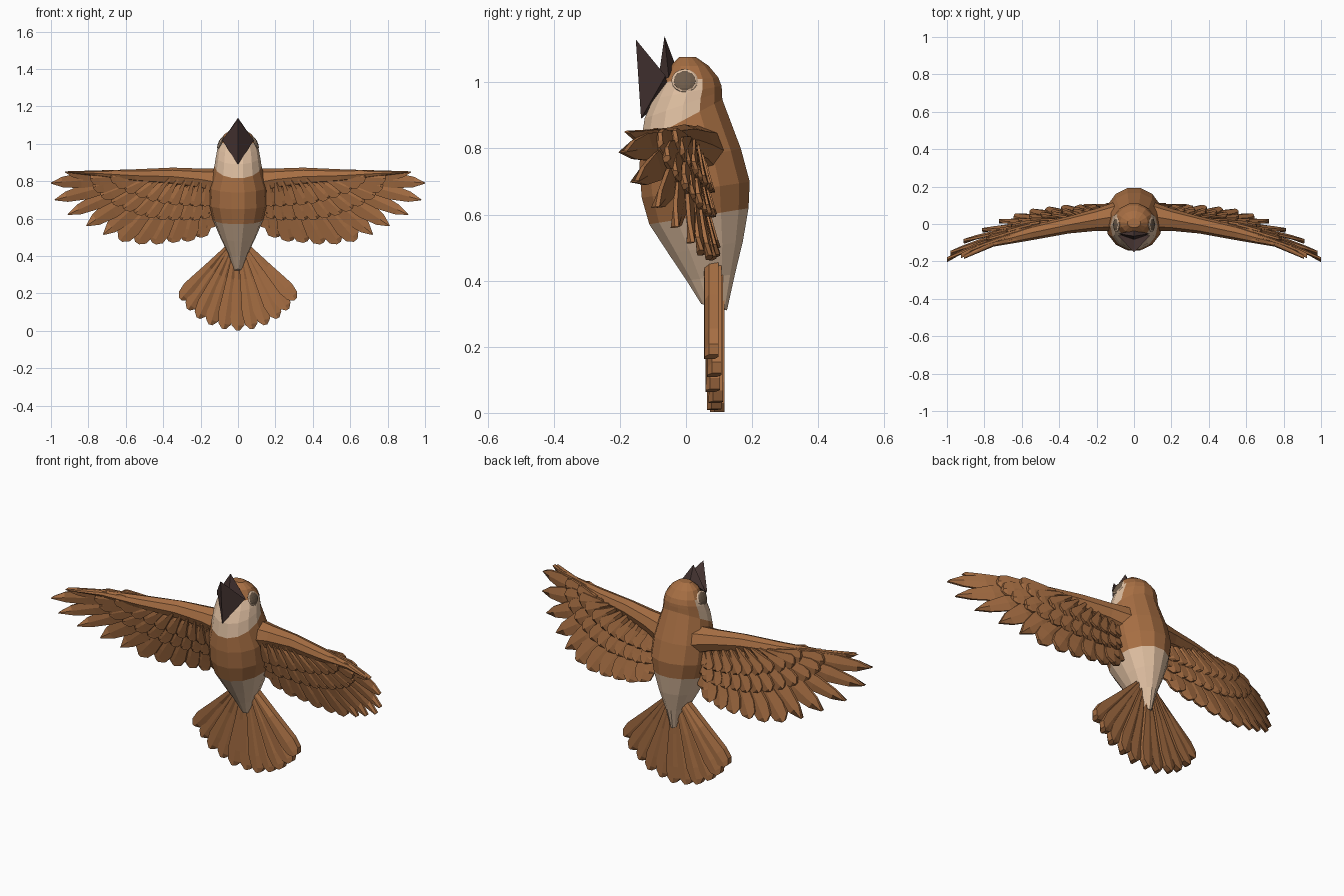
import bpy, bmesh, math
from mathutils import Vector

if "Cube" in bpy.data.objects:
    bpy.data.objects.remove(bpy.data.objects["Cube"])


def material(name, colour):
    m = bpy.data.materials.new(name)
    m.diffuse_color = (*colour, 1)
    m.use_nodes = True
    m.node_tree.nodes["Principled BSDF"].inputs["Base Color"].default_value = m.diffuse_color
    return m


BROWN = material("warm brown", (0.385, 0.157, 0.056))
CREAM = material("cream", (0.73, 0.515, 0.352))
DARK = material("dark beak", (0.065, 0.037, 0.034))
GREY = material("eye grey brown", (0.156, 0.107, 0.07))


def finish(bm, name, mats, rule=None, mirror=False):
    bmesh.ops.recalc_face_normals(bm, faces=bm.faces)
    me = bpy.data.meshes.new(name)
    if rule:
        for f in bm.faces:
            f.material_index = rule(f.calc_center_median())
    bm.to_mesh(me)
    bm.free()
    for m in mats:
        me.materials.append(m)
    ob = bpy.data.objects.new(name, me)
    bpy.context.collection.objects.link(ob)
    if mirror:
        ob.modifiers.new("mirror", "MIRROR").use_mirror_merge = False
    return ob


def loft(bm, rings):
    """Skin closed rings of points and cap both ends."""
    vs = [[bm.verts.new(p) for p in r] for r in rings]
    n = len(vs[0])
    for a, b in zip(vs, vs[1:]):
        for i in range(n):
            j = (i + 1) % n
            bm.faces.new((a[i], a[j], b[j], b[i]))
    bm.faces.new(vs[0])
    bm.faces.new(vs[-1])


def lerp_path(pts, t):
    f = t * (len(pts) - 1)
    i = min(int(f), len(pts) - 2)
    return Vector(pts[i]).lerp(Vector(pts[i + 1]), f - i)


# ---- body and head: tilted oval rings (z front, y front, z back, y back, half width)
RINGS = [
    (0.33, 0.045, 0.31, 0.125, 0.02), (0.40, 0.0, 0.42, 0.15, 0.052),
    (0.48, -0.055, 0.52, 0.175, 0.095), (0.57, -0.115, 0.62, 0.193, 0.135),
    (0.65, -0.138, 0.70, 0.197, 0.157), (0.74, -0.145, 0.80, 0.17, 0.155),
    (0.815, -0.14, 0.95, 0.113, 0.126), (0.89, -0.128, 0.975, 0.112, 0.118),
    (0.95, -0.102, 0.99, 0.11, 0.111), (1.0, -0.075, 1.015, 0.10, 0.098),
    (1.05, -0.05, 1.05, 0.07, 0.074), (1.077, -0.02, 1.077, 0.03, 0.036)]


def oval(zf, yf, zb, yb, w, n=14):
    out = []
    for k in range(n):
        a = 2 * math.pi * (k + 0.5) / n
        s = (1 - math.cos(a)) / 2
        out.append((w * math.sin(a), yf + (yb - yf) * s, zf + (zb - zf) * s))
    return out


def body_colour(c):
    belly = c.z < 0.595 + 0.15 * (c.y - 0.04)
    cheek = c.y < 0.04 and 0.82 + 0.35 * (c.y + 0.13) < c.z < 1.008
    return 1 if belly or cheek else 0


bm = bmesh.new()
loft(bm, [oval(*r) for r in RINGS])
finish(bm, "body", [BROWN, CREAM], body_colour)


# ---- beak: two open halves, each a faceted wedge
def wedge(name, outer, inner, tip, corner):
    bm = bmesh.new()
    o, i, t = (bm.verts.new(p) for p in (outer, inner, tip))
    r = bm.verts.new(corner)
    l = bm.verts.new((-corner[0], corner[1], corner[2]))
    for f in ((o, r, t), (o, t, l), (i, t, r), (i, l, t), (o, i, r), (o, l, i)):
        bm.faces.new(f)
    finish(bm, name, [DARK])


wedge("lower_beak", (0, -0.136, 0.89), (0, -0.05, 0.96), (0, -0.152, 1.13), (0.085, -0.062, 1.02))
wedge("upper_beak", (0, -0.035, 1.06), (0, -0.085, 1.0), (0, -0.065, 1.14), (0.084, -0.052, 1.015))


# ---- eyes: a pale rim behind a shallow grey patch, mirrored
def eye(name, mat, radius, bulge, x):
    bm = bmesh.new()
    bmesh.ops.create_uvsphere(bm, u_segments=12, v_segments=8, radius=1)
    for v in bm.verts:
        v.co = Vector((x + v.co.x * bulge - 0.4 * v.co.z * radius,
                       -0.004 + v.co.y * radius * 1.15, 1.005 + v.co.z * radius))
    finish(bm, name, [mat], mirror=True)


eye("eye_rim", CREAM, 0.035, 0.009, 0.094)
eye("eye", GREY, 0.032, 0.012, 0.094)


# ---- feathers: ridged thin blades, overlapping like shingles
POINTED = [(0, 0.4), (0.35, 0.8), (0.65, 1), (0.87, 0.66), (1, 0.06)]
ROUNDED = [(0, 0.25), (0.4, 0.6), (0.8, 1), (0.94, 0.8), (1, 0.25)]


def feather(bm, root, tip, width, surface, shape, off=0.0, thick=0.012, tilt=0.008):
    root, tip = Vector(root), Vector(tip)
    d = (tip - root).normalized()
    side = Vector((-d.y, d.x))
    rings = []
    for t, w in shape:
        p = root.lerp(tip, t)
        ring = []
        for s, face in ((-1, 1), (0, 1), (1, 1), (1, -1), (0, -1), (-1, -1)):
            q = p + side * (s * w * width)
            # keep every blade under the wing's leading edge
            q.y = min(q.y, 0.868 - 0.04 * max(0, q.x - 0.5))
            ridge = 0.006 if s == 0 else 0
            y = surface(q.x, q.y) + off + s * tilt + face * (thick / 2 + ridge)
            ring.append((q.x, y, q.y))
        rings.append(ring)
    loft(bm, rings)


def wing_y(x, z):
    return 0.09 - 0.2 * abs(x) ** 3 - 0.29 * (z - 0.5)


# ---- wings: flight feathers, then covert rows on both faces (x, z points)
TIPS = [(0.925, 0.85), (1.0, 0.79), (0.98, 0.70), (0.91, 0.622), (0.81, 0.562),
        (0.72, 0.515), (0.63, 0.485), (0.54, 0.47), (0.45, 0.468), (0.36, 0.475),
        (0.28, 0.48), (0.205, 0.50), (0.165, 0.55)]
ROOTS = [(0.58, 0.835), (0.46, 0.825), (0.34, 0.815), (0.23, 0.80), (0.13, 0.775)]
N = len(TIPS)

bm = bmesh.new()
for i, tip in enumerate(TIPS):
    root = lerp_path(ROOTS, i / (N - 1))
    feather(bm, root, tip, 0.042 if i < 4 else 0.052, wing_y,
            POINTED if i < 6 else ROUNDED, off=0.003 * (i % 2))
finish(bm, "flight_feathers", [BROWN], mirror=True)

for name, reach, width, off, count in (
        ("back_long_coverts", 0.66, 0.042, 0.018, 13), ("back_short_coverts", 0.42, 0.04, 0.032, 11),
        ("front_long_coverts", 0.66, 0.042, -0.015, 13), ("front_short_coverts", 0.42, 0.04, -0.028, 11)):
    bm = bmesh.new()
    for i in range(count):
        t = 0.07 + 0.93 * i / (count - 1)
        root = lerp_path(ROOTS, t)
        tip = root.lerp(lerp_path(TIPS, t), reach - 0.12 * (1 - t))
        feather(bm, root, tip, width, wing_y, ROUNDED, off=off + 0.003 * (i % 2))
    finish(bm, name, [BROWN], mirror=True)

# ---- wing arm: tapered leading edge (x, z, half height, half depth, depth shift)
ARM = [(0.06, 0.785, 0.085, 0.085, 0.04), (0.2, 0.81, 0.058, 0.06, 0.025),
       (0.35, 0.825, 0.048, 0.046, 0.008), (0.55, 0.83, 0.034, 0.04, -0.008),
       (0.75, 0.842, 0.016, 0.022, -0.005), (0.91, 0.85, 0.004, 0.01, -0.015)]
bm = bmesh.new()
loft(bm, [[(x, wing_y(x, z) + s + d * math.cos(k * math.pi / 4), z + h * math.sin(k * math.pi / 4))
           for k in range(8)] for x, z, h, d, s in ARM])
finish(bm, "wing_arm", [BROWN], mirror=True)

# ---- tail: a fan of thick round-ended feathers
bm = bmesh.new()
COUNT = 11
for i in range(COUNT):
    s = 2 * i / (COUNT - 1) - 1
    a = math.radians(42) * s
    size = 0.452 * (1 - 0.15 * s * s)
    root = (0.05 * s, 0.455)
    tip = (root[0] + size * math.sin(a), root[1] - size * math.cos(a))
    feather(bm, root, tip, 0.042, lambda x, z: 0.077, ROUNDED,
            off=0.007 * (i % 2) + 0.01 * (1 - abs(s)), thick=0.03, tilt=0.007)
finish(bm, "tail_feathers", [BROWN])
